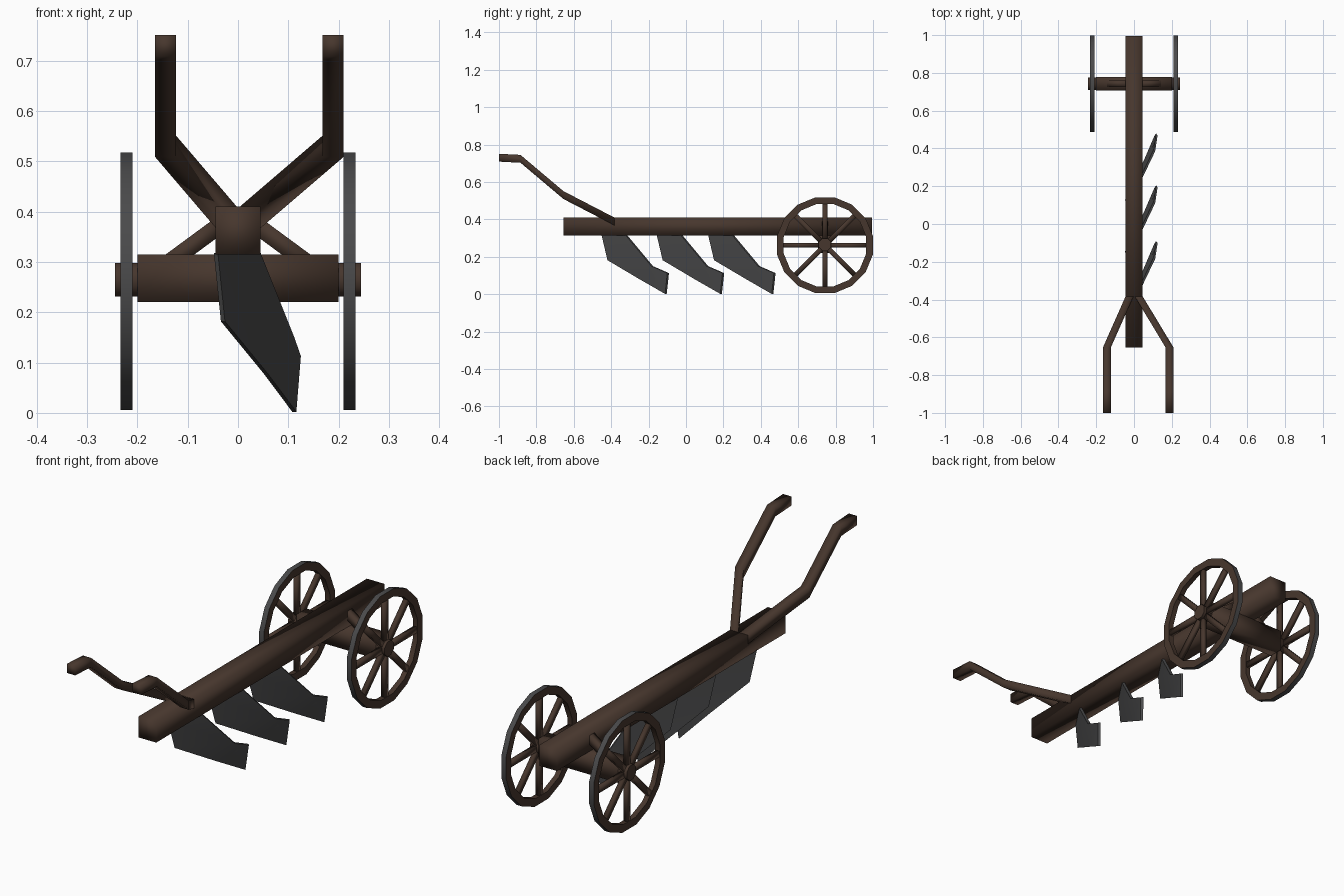
import bpy, bmesh, math
from mathutils import Vector, Matrix

if "Cube" in bpy.data.objects:
    bpy.data.objects.remove(bpy.data.objects["Cube"])


def material(name, col):
    m = bpy.data.materials.new(name)
    m.diffuse_color = (*col, 1)
    m.use_nodes = True
    m.node_tree.nodes["Principled BSDF"].inputs["Base Color"].default_value = m.diffuse_color
    return m


WOOD = material("dark_wood", (0.062, 0.037, 0.026))
IRON = material("dark_iron", (0.068, 0.068, 0.07))


def finish(name, bm, mats, angle=None):
    bmesh.ops.recalc_face_normals(bm, faces=bm.faces)
    me = bpy.data.meshes.new(name)
    bm.to_mesh(me)
    bm.free()
    for m in mats:
        me.materials.append(m)
    ob = bpy.data.objects.new(name, me)
    bpy.context.collection.objects.link(ob)
    bpy.context.view_layer.objects.active = ob
    bpy.ops.object.select_all(action='DESELECT')
    ob.select_set(True)
    if angle is None:
        bpy.ops.object.shade_smooth()
    else:
        bpy.ops.object.shade_smooth_by_angle(angle=math.radians(angle))
    return ob


def box(name, lo, hi):
    bm = bmesh.new()
    lo, hi = Vector(lo), Vector(hi)
    s = hi - lo
    bmesh.ops.create_cube(bm, size=1, matrix=Matrix.Translation((lo + hi) / 2) @ Matrix.Diagonal((*s, 1)))
    return finish(name, bm, [WOOD])


def sweep(name, sections):
    """Skin a closed strip through matching cross-sections."""
    bm = bmesh.new()
    rings = [[bm.verts.new(p) for p in s] for s in sections]
    n = len(rings[0])
    for a, b in zip(rings, rings[1:]):
        for i in range(n):
            j = (i + 1) % n
            bm.faces.new((a[i], a[j], b[j], b[i]))
    bm.faces.new(rings[0])
    bm.faces.new(rings[-1])
    return finish(name, bm, [WOOD])


SQUARE = [(-1, -1), (1, -1), (1, 1), (-1, 1)]
WY, WZ = 0.743, 0.262

# main beam and axle block
box("beam", (-0.045, -0.655, 0.315), (0.045, 0.995, 0.41))
box("axle", (-0.2, WY - 0.036, 0.22), (0.2, WY + 0.036, 0.315))

# diagonal braces between beam and axle
for s, side in ((-1, "left"), (1, "right")):
    secs = [[(s * x, WY + a * 0.017, z + b * 0.021) for a, b in SQUARE]
            for x, z in ((0.02, 0.385), (0.16, 0.282))]
    sweep(side + "_brace", secs)

# bent handles
for side, x0, x1 in (("left", -0.02, -0.144), ("right", 0.02, 0.189)):
    path = [(x0, -0.375, 0.385), (x1, -0.655, 0.53), (x1, -0.885, 0.724), (x1, -1.0, 0.73)]
    sweep(side + "_handle", [[(x + a * 0.021, y, z + b * 0.021) for a, b in SQUARE] for x, y, z in path])


# wheels: rim with iron tyre, spokes, hub
def wheel(side, s):
    n, ro, ri, hw = 16, 0.261, 0.225, 0.012
    cx = s * 0.222
    bm = bmesh.new()
    rings = []
    for i in range(n):
        t = math.tau * (i + 0.5) / n
        rings.append([bm.verts.new((cx + x, WY + r * math.cos(t), WZ + r * math.sin(t)))
                      for x, r in ((-hw, ro), (hw, ro), (hw, ri), (-hw, ri))])
    for i in range(n):
        a, b = rings[i], rings[(i + 1) % n]
        for k in range(4):
            m = (k + 1) % 4
            f = bm.faces.new((a[k], a[m], b[m], b[k]))
            f.material_index = 1 if k == 0 else 0
    finish(side + "_wheel_rim", bm, [WOOD, IRON], 30)

    bm = bmesh.new()
    for i in range(8):
        mat = (Matrix.Translation((cx, WY, WZ)) @ Matrix.Rotation(math.tau * i / 8, 4, 'X')
               @ Matrix.Translation((0, 0, 0.125)) @ Matrix.Diagonal((0.018, 0.026, 0.21, 1)))
        bmesh.ops.create_cube(bm, size=1, matrix=mat)
    finish(side + "_wheel_spokes", bm, [WOOD])

    bm = bmesh.new()
    mat = (Matrix.Translation((s * 0.217, WY, 0.265)) @ Matrix.Rotation(math.pi / 2, 4, 'Y')
           @ Matrix.Rotation(math.pi / 8, 4, 'Z'))
    bmesh.ops.create_cone(bm, cap_ends=True, segments=8, radius1=0.036, radius2=0.036, depth=0.055, matrix=mat)
    finish(side + "_wheel_hub", bm, [WOOD], 50)


wheel("left", -1)
wheel("right", 1)

# three folded plough blades: upper mouldboard and lower share
BLADE = [(-0.04, -0.452, 0.318), (0.045, -0.325, 0.318), (0.112, -0.185, 0.15),
         (0.06, -0.243, 0.077), (-0.026, -0.42, 0.182), (0.125, -0.1, 0.113), (0.116, -0.112, 0.002)]
FACES = [(0, 1, 2, 4), (4, 2, 3), (3, 2, 5, 6)]
for k, dy in enumerate((0, 0.295, 0.57)):
    bm = bmesh.new()
    vs = [bm.verts.new((x, y + dy, z)) for x, y, z in BLADE]
    back = [bm.verts.new((x - 0.008, y + dy + 0.009, z)) for x, y, z in BLADE]
    for f in FACES:
        bm.faces.new([vs[i] for i in f])
        bm.faces.new([back[i] for i in reversed(f)])
    loop = (0, 1, 2, 5, 6, 3, 4)
    for a, b in zip(loop, loop[1:] + loop[:1]):
        bm.faces.new((vs[a], vs[b], back[b], back[a]))
    finish(f"plough_blade_{k + 1}", bm, [IRON], 30)
